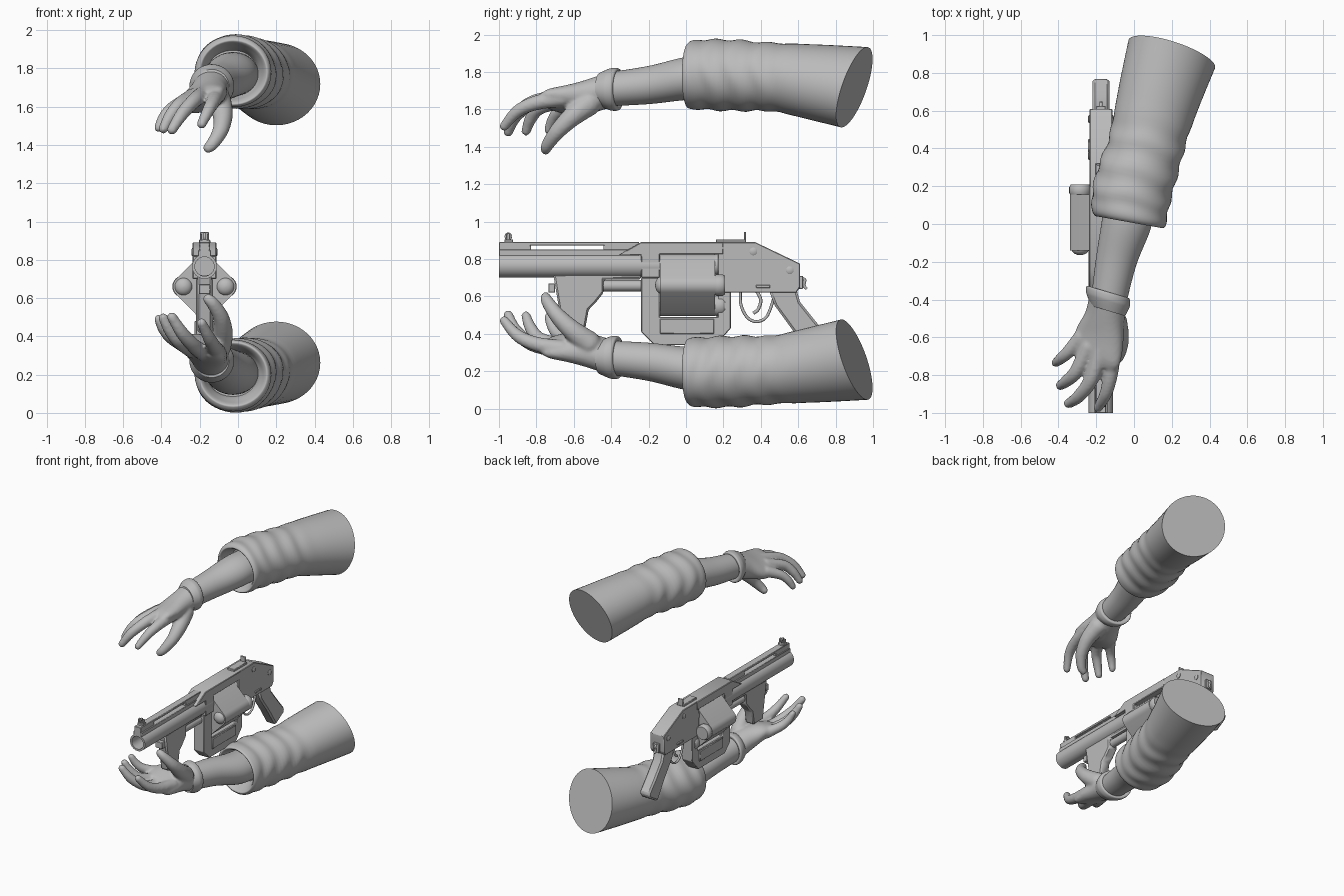
import bpy, bmesh, math
from mathutils import Vector

cube = bpy.data.objects.get("Cube")
if cube:
    bpy.data.objects.remove(cube, do_unlink=True)

GX = -0.175          # centre plane of the launcher
MIRROR_Z = 1.98      # the lower arm is the upper arm flipped about half this height

grey = bpy.data.materials.new("plain grey")
grey.use_nodes = True
grey.diffuse_color = (0.5, 0.5, 0.5, 1)
grey.node_tree.nodes["Principled BSDF"].inputs["Base Color"].default_value = (0.5, 0.5, 0.5, 1)


def finish(name, bm, flip=False, bevel=0.0, angle=35):
    """Turn a bmesh into a shaded object."""
    if flip:
        for v in bm.verts:
            v.co.z = MIRROR_Z - v.co.z
    bmesh.ops.recalc_face_normals(bm, faces=bm.faces)
    mesh = bpy.data.meshes.new(name)
    bm.to_mesh(mesh)
    bm.free()
    ob = bpy.data.objects.new(name, mesh)
    bpy.context.collection.objects.link(ob)
    mesh.materials.append(grey)
    bpy.ops.object.select_all(action='DESELECT')
    ob.select_set(True)
    bpy.context.view_layer.objects.active = ob
    bpy.ops.object.shade_smooth_by_angle(angle=math.radians(angle))
    if bevel:
        mod = ob.modifiers.new("edge", 'BEVEL')
        mod.width, mod.segments = bevel, 1
    return ob


def catmull(rows, steps):
    """Smoothly interpolate rows of numbers."""
    out = []
    for i in range(len(rows) - 1):
        p0, p1, p2, p3 = (rows[max(0, min(len(rows) - 1, i + k))] for k in (-1, 0, 1, 2))
        for s in range(steps):
            t = s / steps
            out.append([b + 0.5 * t * (c - a + t * (2 * a - 5 * b + 4 * c - d + t * (3 * (b - c) + d - a)))
                        for a, b, c, d in zip(p0, p1, p2, p3)])
    return out + [list(rows[-1])]


def loft(bm, rows, sides=40, folds=0.0):
    """Rows: y, x, z, radius x, radius z, slope of y over x, slope of y over z, roll."""
    rings = []
    for y, x, z, rx, rz, sx, sz, roll in rows:
        ring = []
        for i in range(sides):
            a = math.tau * i / sides
            fade = max(0, min(1, (y - 0.03) * 12, (0.6 - y) * 5))
            k = 1 + folds * fade * math.sin(46 * y + 1.6 * math.sin(a + 0.5) + 0.9 * math.sin(3 * a))
            dx, dz = rx * k * math.cos(a), rz * k * math.sin(a)
            ring.append(bm.verts.new((x + dx, y + sx * dx + sz * dz, z + dz + roll * dx)))
        rings.append(ring)
    for r, s in zip(rings, rings[1:]):
        for i in range(sides):
            j = (i + 1) % sides
            bm.faces.new((r[i], r[j], s[j], s[i]))
    bm.faces.new(rings[0])
    bm.faces.new(rings[-1])


def round_part(name, profile, x=GX, z=0.66, sides=32):
    """Turned part along y from (y, radius) pairs."""
    bm = bmesh.new()
    loft(bm, [(y, x, z, r, r, 0, 0, 0) for y, r in profile], sides)
    return finish(name, bm)


def plate(name, pts, width, bevel=0.004, x=GX):
    """Side outline in (y, z), given a width across x."""
    bm = bmesh.new()
    face = bm.faces.new([bm.verts.new((x - width / 2, y, z)) for y, z in pts])
    new = bmesh.ops.extrude_face_region(bm, geom=[face])
    bmesh.ops.translate(bm, vec=(width, 0, 0),
                        verts=[g for g in new["geom"] if isinstance(g, bmesh.types.BMVert)])
    return finish(name, bm, bevel=bevel)


def block(name, y0, y1, z0, z1, width, bevel=0.003, x=GX):
    return plate(name, [(y0, z0), (y1, z0), (y1, z1), (y0, z1)], width, bevel, x)


def wire(name, pts, radius):
    """Round rod through (y, z) points on the centre plane."""
    cu = bpy.data.curves.new(name, 'CURVE')
    cu.dimensions, cu.bevel_depth, cu.use_fill_caps = '3D', radius, True
    sp = cu.splines.new('POLY')
    path = catmull(pts, 5)
    sp.points.add(len(path) - 1)
    for p, (y, z) in zip(sp.points, path):
        p.co = (GX, y, z, 1)
    cu.materials.append(grey)
    bpy.context.collection.objects.link(bpy.data.objects.new(name, cu))


# ---- arms ----
SLEEVE = [
    (0.12, -0.030, 1.775, 0.130, 0.120, -0.18, 0, 0),
    (0.05, -0.025, 1.780, 0.150, 0.140, -0.18, 0, 0),
    (0.015, -0.025, 1.780, 0.168, 0.158, -0.18, 0, 0),
    (0.012, -0.025, 1.780, 0.182, 0.172, -0.18, 0, 0),
    (0.04, -0.025, 1.785, 0.197, 0.185, -0.18, 0, 0),
    (0.12, -0.020, 1.785, 0.203, 0.188, -0.18, 0, 0),
    (0.25, 0.012, 1.782, 0.205, 0.190, -0.2, 0, 0),
    (0.40, 0.060, 1.775, 0.198, 0.184, -0.2, 0.05, 0),
    (0.50, 0.085, 1.770, 0.200, 0.183, -0.2, 0.1, 0),
    (0.70, 0.140, 1.745, 0.215, 0.200, -0.25, 0.2, 0),
    (0.90, 0.200, 1.718, 0.230, 0.215, -0.3, 0.32, 0)]
FOREARM = [
    (0.15, -0.02, 1.770, 0.130, 0.115, -0.15, 0, 0),
    (0.00, -0.04, 1.765, 0.130, 0.115, -0.15, 0, 0),
    (-0.20, -0.095, 1.730, 0.106, 0.102, -0.2, 0, 0),
    (-0.42, -0.137, 1.707, 0.090, 0.090, -0.3, 0, 0)]
CUFF = [(y, -0.137, 1.707, r, r - 0.002, -0.3, 0, 0) for y, r in
        ((-0.37, 0.085), (-0.36, 0.1), (-0.365, 0.115), (-0.395, 0.116), (-0.42, 0.108), (-0.46, 0.09))]
PALM = [
    (-0.40, -0.137, 1.707, 0.098, 0.096, -0.3, 0, 0),
    (-0.50, -0.155, 1.675, 0.102, 0.092, -0.35, 0, 0.1),
    (-0.60, -0.180, 1.650, 0.122, 0.078, -0.45, 0, 0.25),
    (-0.69, -0.200, 1.645, 0.122, 0.055, -0.5, 0, 0.3),
    (-0.74, -0.205, 1.640, 0.090, 0.035, -0.5, 0, 0.3)]
# finger joints: x, y, z, radius
FINGERS = [
    [(-.11, -.66, 1.66, .047), (-.125, -.8, 1.635, .040), (-.15, -.9, 1.59, .034), (-.19, -.972, 1.51, .026)],
    [(-.18, -.67, 1.665, .047), (-.225, -.82, 1.635, .040), (-.29, -.91, 1.565, .035), (-.345, -.95, 1.48, .027)],
    [(-.24, -.65, 1.65, .045), (-.305, -.78, 1.61, .038), (-.355, -.83, 1.55, .033), (-.39, -.855, 1.485, .026)],
    [(-.28, -.60, 1.625, .042), (-.35, -.68, 1.585, .035), (-.39, -.715, 1.54, .030), (-.415, -.735, 1.49, .024)],
    [(-.1, -.52, 1.63, .066), (-.08, -.61, 1.56, .054), (-.09, -.69, 1.48, .043), (-.13, -.74, 1.41, .034),
     (-.155, -.75, 1.385, .028)]]


def arm(side, flip):
    for part, rows, folds in (("sleeve", SLEEVE, 0.028), ("forearm", FOREARM, 0), ("glove_cuff", CUFF, 0)):
        bm = bmesh.new()
        loft(bm, catmull(rows, 6), 48, folds)
        finish(side + "_" + part, bm, flip, angle=60)
    # palm and fingers fused into one smooth glove
    bm = bmesh.new()
    loft(bm, catmull(PALM, 4))
    for finger in FINGERS:
        for x, y, z, r in catmull(finger, 8):
            new = bmesh.ops.create_uvsphere(bm, u_segments=16, v_segments=10, radius=r)
            bmesh.ops.translate(bm, verts=new["verts"], vec=(x, y, z))
    hand = finish(side + "_hand", bm, flip)
    mod = hand.modifiers.new("fuse", 'REMESH')
    mod.mode, mod.voxel_size, mod.use_smooth_shade = 'VOXEL', 0.01, True
    mod = hand.modifiers.new("soften", 'SMOOTH')
    mod.factor, mod.iterations = 0.5, 5


arm("upper", False)
arm("lower", True)

# ---- barrel and sighting rail ----
round_part("barrel", [(-0.6, 0.05), (-1, 0.05), (-1, 0.065), (-0.14, 0.065)], z=0.765)
block("rail_base", -1, -0.25, 0.815, 0.85, 0.07)
block("rail_top", -1, -0.25, 0.872, 0.89, 0.055)
block("rail_front", -1, -0.83, 0.84, 0.88, 0.055)
block("rail_back", -0.44, -0.25, 0.84, 0.88, 0.055)
block("front_sight_base", -0.97, -0.925, 0.885, 0.905, 0.05)
wire("front_sight_ring", [(-0.95 + 0.014 * math.cos(a), 0.92 + 0.016 * math.sin(a))
                          for a in (math.tau * i / 8 for i in range(9))], 0.006)
for s in (-1, 1):
    block("front_sight_ear", -0.96, -0.94, 0.885, 0.935, 0.012, x=GX + s * 0.018)

# ---- receiver ----
plate("receiver", [(0.17, 0.89), (0.37, 0.89), (0.61, 0.775), (0.61, 0.65), (0.59, 0.62), (0.2, 0.62), (0.17, 0.66)], 0.12)
plate("top_strap", [(-0.36, 0.82), (-0.31, 0.85), (-0.24, 0.89), (0.2, 0.89), (0.2, 0.825), (-0.14, 0.825), (-0.14, 0.7),
                    (-0.24, 0.7), (-0.24, 0.82)], 0.125)
block("rear_sight_base", 0.16, 0.32, 0.885, 0.905, 0.06)
block("rear_sight_post", 0.31, 0.322, 0.89, 0.945, 0.045)
for y, z in ((0.36, 0.84), (0.555, 0.74)):
    pin = round_part("receiver_pin", [(-0.068, 0.015), (-0.064, 0.021), (0.064, 0.021), (0.068, 0.015)], 0, 0, 16)
    pin.rotation_euler.z = math.pi / 2
    pin.location = (GX, y, z)
block("selector", 0.375, 0.45, 0.645, 0.662, 0.135)
wire("rear_loop", [(0.6, 0.7), (0.635, 0.69), (0.63, 0.66), (0.645, 0.64)], 0.008)
block("rear_loop_mount", 0.6, 0.625, 0.64, 0.71, 0.05)

# ---- drum: rounded diamond around four chambers ----
bm = bmesh.new()
outline = []
for q in range(4):
    c = math.pi / 2 * q
    for i in range(9):
        a = c + math.radians(-45 + 90 * i / 8)
        outline.append((GX + 0.11 * math.cos(c) + 0.055 * math.cos(a), 0.66 + 0.11 * math.sin(c) + 0.055 * math.sin(a)))
front, back = ([bm.verts.new((x, y, z)) for x, z in outline] for y in (-0.14, 0.155))
bm.faces.new(front)
bm.faces.new(back)
for i in range(len(outline)):
    j = (i + 1) % len(outline)
    bm.faces.new((front[i], front[j], back[j], back[i]))
finish("drum", bm)
for q in range(4):
    x, z = GX + 0.11 * math.cos(math.pi / 2 * q), 0.66 + 0.11 * math.sin(math.pi / 2 * q)
    round_part("chamber_rim", [(0.15, 0.05), (0.165, 0.058), (0.195, 0.058), (0.208, 0.05)], x, z, 24)
    if q != 1:
        round_part("shell_nose", [(-0.13 - 0.035 * math.sin(t), 0.047 * math.cos(t))
                                  for t in (0, 0.3, 0.6, 0.9, 1.2, 1.5)], x, z, 24)

# ---- drum frame ----
plate("drum_frame", [(-0.24, 0.7), (-0.24, 0.41), (-0.17, 0.34), (0.16, 0.34), (0.24, 0.43), (0.24, 0.63), (0.17, 0.63),
                     (0.17, 0.49), (-0.14, 0.49), (-0.14, 0.7)], 0.09)
block("frame_panel", -0.14, 0.15, 0.4, 0.48, 0.105)
round_part("ejector_rod", [(-0.46, 0.03), (-0.2, 0.03)], z=0.657, sides=20)

# ---- grips and trigger ----
plate("fore_grip", [(-0.71, 0.72), (-0.24, 0.72), (-0.24, 0.69), (-0.44, 0.69), (-0.44, 0.62), (-0.48, 0.57), (-0.52, 0.53),
                    (-0.54, 0.42), (-0.66, 0.42), (-0.69, 0.6)], 0.075, 0.01)
block("fore_latch", -0.735, -0.7, 0.62, 0.67, 0.06)
plate("rear_grip", [(0.44, 0.64), (0.59, 0.64), (0.61, 0.57), (0.69, 0.47), (0.77, 0.375), (0.76, 0.34), (0.66, 0.28),
                    (0.57, 0.42), (0.475, 0.55)], 0.088, 0.012)
wire("trigger_guard", [(0.29, 0.625), (0.295, 0.55), (0.33, 0.485), (0.38, 0.465), (0.43, 0.49), (0.46, 0.56), (0.47, 0.6)], 0.008)
wire("trigger", [(0.38, 0.625), (0.4, 0.58), (0.385, 0.53), (0.36, 0.51)], 0.009)
